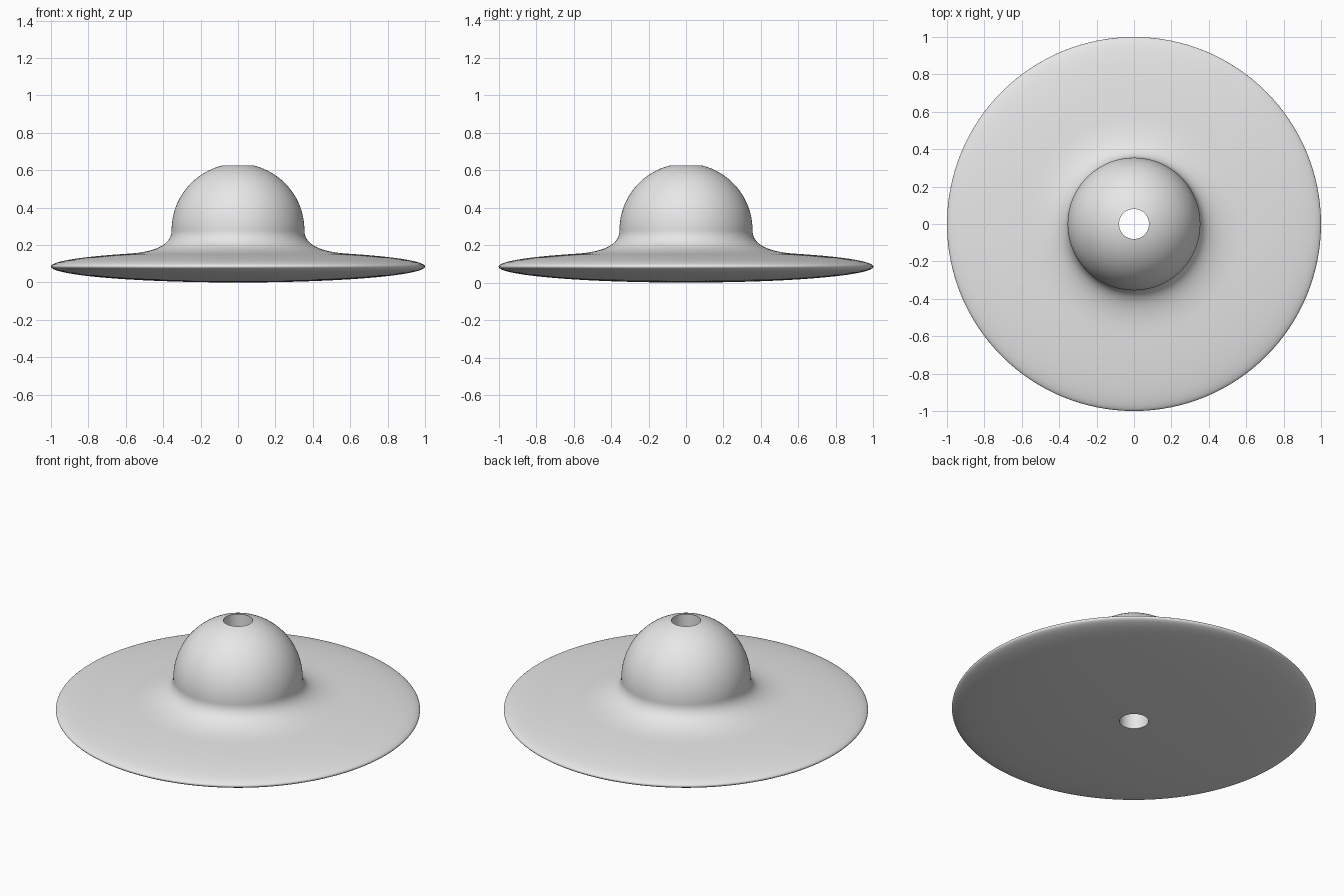
import bpy
import bmesh
import math
from mathutils import Vector

cube = bpy.data.objects.get("Cube")
if cube:
    bpy.data.objects.remove(cube, do_unlink=True)

SEGMENTS = 128
HOLE = 0.08                     # radius of the vertical bore
DOME, DOME_Z = 0.355, 0.28      # dome sphere radius and centre height
BRIM_H = 0.085                  # half thickness of the lens-shaped brim
JOIN = 0.59                     # radius where the flare meets the brim


def brim(angle):
    return Vector((math.cos(angle), 0, BRIM_H + BRIM_H * math.sin(angle)))


def steps(start, end, count):
    return [start + (end - start) * i / count for i in range(count + 1)]


# Dome, from the bore rim down to the widest point
profile = [Vector((DOME * math.sin(a), 0, DOME_Z + DOME * math.cos(a)))
           for a in steps(math.asin(HOLE / DOME), math.pi / 2, 24)]

# Concave flare from the dome to the brim
join_angle = math.acos(JOIN)
a, b, c = Vector((DOME, 0, 0.27)), Vector((0.365, 0, 0.167)), brim(join_angle)
profile += [a * (1 - t) ** 2 + b * 2 * t * (1 - t) + c * t * t
            for t in steps(0, 1, 14)]

# Brim, over the rim and underneath back to the bore
profile += [brim(t) for t in steps(join_angle, -math.acos(HOLE), 56)[1:]]

# Revolve the closed profile, which also makes the bore wall
bm = bmesh.new()
verts = [bm.verts.new(p) for p in profile]
edges = [bm.edges.new((v, verts[(i + 1) % len(verts)]))
         for i, v in enumerate(verts)]
bmesh.ops.spin(bm, geom=verts + edges, cent=(0, 0, 0), axis=(0, 0, 1),
               angle=math.tau, steps=SEGMENTS, use_merge=True)
bmesh.ops.remove_doubles(bm, verts=bm.verts, dist=0.00001)
bmesh.ops.recalc_face_normals(bm, faces=bm.faces)
mesh = bpy.data.meshes.new("domed_disc")
bm.to_mesh(mesh)
bm.free()
disc = bpy.data.objects.new("domed_disc", mesh)
bpy.context.collection.objects.link(disc)

# Plain grey finish
grey = bpy.data.materials.new("light_grey")
grey.use_nodes = True
grey.diffuse_color = (0.8, 0.8, 0.8, 1)
grey.node_tree.nodes["Principled BSDF"].inputs["Base Color"].default_value = grey.diffuse_color
mesh.materials.append(grey)

bpy.ops.object.select_all(action="DESELECT")
disc.select_set(True)
bpy.context.view_layer.objects.active = disc
bpy.ops.object.shade_smooth_by_angle(angle=math.radians(35))
